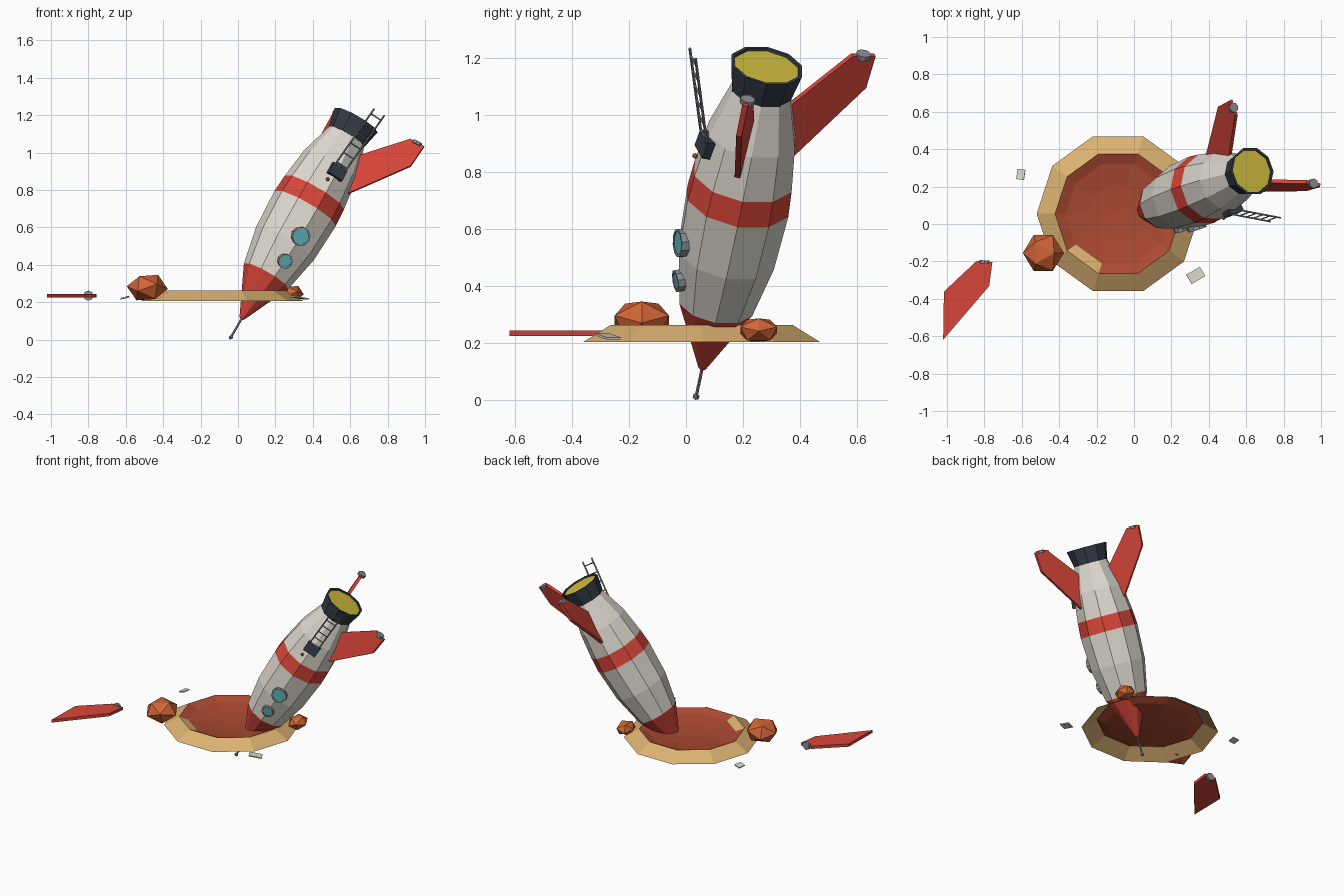
import bpy, bmesh, math
from mathutils import Matrix, Vector

if "Cube" in bpy.data.objects:
    bpy.data.objects.remove(bpy.data.objects["Cube"])


def material(name, rgb):
    lin = [((c / 255 + 0.055) / 1.055) ** 2.4 for c in rgb] + [1]
    m = bpy.data.materials.new(name)
    m.use_nodes = True
    m.diffuse_color = lin
    m.node_tree.nodes["Principled BSDF"].inputs["Base Color"].default_value = lin
    return m


WHITE = material("hull white", (222, 217, 207))
RED = material("paint red", (216, 70, 58))
DARK = material("engine dark", (52, 60, 72))
YELLOW = material("exhaust yellow", (208, 190, 62))
SAND = material("sand", (220, 178, 114))
SOIL = material("crater soil", (172, 74, 50))
ROCK = material("rock orange", (208, 100, 54))
GLASS = material("window teal", (92, 182, 192))
METAL = material("metal grey", (140, 145, 150))
BRASS = material("knob brass", (190, 128, 60))


def finish(name, bm, mats, matrix=Matrix()):
    bm.transform(matrix)
    me = bpy.data.meshes.new(name)
    bm.to_mesh(me)
    bm.free()
    for m in mats:
        me.materials.append(m)
    ob = bpy.data.objects.new(name, me)
    bpy.context.collection.objects.link(ob)
    return ob


def lathe(name, rings, bands, mats, matrix=Matrix(), sides=10, start=0.0, patch=None):
    """Rings are (height, radius); bands give one material index per gap."""
    bm = bmesh.new()
    loops = []
    for h, r in rings:
        angles = [start + math.tau * i / sides for i in range(sides)]
        loops.append([bm.verts.new((r * math.cos(a), r * math.sin(a), h)) for a in angles])
    for k, band in enumerate(bands):
        for i in range(sides):
            j = (i + 1) % sides
            f = bm.faces.new((loops[k][i], loops[k][j], loops[k + 1][j], loops[k + 1][i]))
            f.material_index = 0 if (k, i) == patch else band
    bmesh.ops.remove_doubles(bm, verts=bm.verts, dist=1e-5)
    return finish(name, bm, mats, matrix)


def rod(bm, a, b, radius, sides=6):
    a, b = Vector(a), Vector(b)
    turn = (b - a).to_track_quat("Z", "Y").to_matrix().to_4x4()
    bmesh.ops.create_cone(bm, cap_ends=True, segments=sides, radius1=radius, radius2=radius,
                          depth=(b - a).length, matrix=Matrix.Translation((a + b) / 2) @ turn)


def box(name, size, mat, matrix):
    bm = bmesh.new()
    bmesh.ops.create_cube(bm, size=1, matrix=Matrix.Diagonal((*size, 1)))
    return finish(name, bm, [mat], matrix)


def frame(x, y, z, origin):
    m = Matrix((x, y, z)).transposed().to_4x4()
    m.translation = origin
    return m


# Rocket frame: local z runs from nose to engine, local -y faces the windows
axis = Vector((0.4915, 0.182, 0.852)).normalized()
side = Vector((-0.345, 0.938, 0))
side = (side - axis * side.dot(axis)).normalized()
SHIP = frame(side.cross(axis), side, axis, Vector((0.02, 0.057, 0.113)))

# Hull with red nose and stripe
lathe("hull", [(0, 0), (0, 0.014), (0.13, 0.074), (0.265, 0.137), (0.47, 0.178), (0.69, 0.189),
               (0.79, 0.182), (0.96, 0.161), (1.15, 0.106)],
      [1, 1, 1, 0, 0, 1, 0, 0], [WHITE, RED], SHIP, start=math.pi / 2)

# Engine bell with glowing plate
lathe("engine_bell", [(1.14, 0.09), (1.14, 0.11), (1.245, 0.132), (1.245, 0.12), (1.236, 0.118), (1.236, 0)],
      [0, 0, 0, 0, 1], [DARK, YELLOW], SHIP, start=math.pi / 2)

# Nose antenna
bm = bmesh.new()
rod(bm, (0, 0, 0.01), (0, 0, -0.115), 0.006)
bmesh.ops.create_icosphere(bm, subdivisions=1, radius=0.013, matrix=Matrix.Translation((0, 0, -0.118)))
finish("nose_antenna", bm, [METAL], SHIP)


# Fins, drawn as (radius, height) outlines, each with a round foot pad
def fin(name, root, matrix):
    outline = root + [(0.31, 1.29), (0.395, 1.29), (0.385, 1.16)]
    bm = bmesh.new()
    near = [bm.verts.new((r, -0.01, t)) for r, t in outline]
    far = [bm.verts.new((r, 0.01, t)) for r, t in outline]
    bm.faces.new(near)
    bm.faces.new(far)
    for i in range(len(outline)):
        j = (i + 1) % len(outline)
        bm.faces.new((near[i], near[j], far[j], far[i]))
    bmesh.ops.recalc_face_normals(bm, faces=bm.faces)
    finish(name, bm, [RED], matrix)
    bm = bmesh.new()
    rod(bm, (0.352, 0, 1.278), (0.352, 0, 1.296), 0.027, 8)
    finish(name + "_foot", bm, [METAL], matrix)


deep_root = [(0.125, 0.82), (0.11, 1.08)]
fin("left_fin", deep_root, SHIP @ Matrix.Rotation(math.radians(-30), 4, "Z"))
fin("back_fin", deep_root, SHIP @ Matrix.Rotation(math.radians(90), 4, "Z"))
across, along = Vector((0.998, -0.055, 0)), Vector((0.055, 0.998, 0))
fallen_at = Vector((-0.842, -0.198, 0.235)) - 0.31 * across - 1.29 * along
fin("fallen_fin", [(0.155, 0.86), (0.145, 1.117)], frame(across, along.cross(across), along, fallen_at))

# Round windows: metal ring and raised glass
for name, t, out, radius, lean in (("upper", 0.515, 0.179, 0.051, 3), ("lower", 0.36, 0.156, 0.04, 11)):
    seat = SHIP @ Matrix.Translation((0, -out, t)) @ Matrix.Rotation(math.radians(90 + lean), 4, "X")
    inner = radius - 0.009
    lathe(name + "_window", [(-0.015, radius), (0.014, radius), (0.014, inner), (0.011, inner), (0.011, 0)],
          [0, 0, 0, 1], [METAL, GLASS], seat)

# Hatch, knob and ladder
tilt = Matrix.Rotation(math.radians(-8), 4, "X")
box("hatch", (0.09, 0.03, 0.065), DARK, SHIP @ Matrix.Translation((0, -0.168, 0.92)) @ tilt)
bm = bmesh.new()
bmesh.ops.create_icosphere(bm, subdivisions=1, radius=0.011)
finish("hatch_knob", bm, [BRASS], SHIP @ Matrix.Translation((-0.03, -0.183, 0.855)))

bm = bmesh.new()
foot, top = Vector((0, -0.172, 0.93)), Vector((0, -0.287, 1.295))
half = Vector((0.034, 0, 0))
for s in (-1, 1):
    rod(bm, foot + s * half, top + s * half, 0.005)
for i in range(6):
    p = foot.lerp(top, (i + 0.5) / 6)
    rod(bm, p - half, p + half, 0.004)
finish("ladder", bm, [METAL], SHIP)

# Crater: sandy rim and shallow soil bowl
lathe("crater", [(0.205, 0.435), (0.263, 0.337), (0.24, 0.28), (0.222, 0.16), (0.212, 0)],
      [0, 1, 1, 1], [SAND, SOIL], Matrix.Translation((-0.085, 0.055, 0)), patch=(1, 6))

# Rocks resting on the rim
for name, at, scale in (("large_rock", (-0.485, -0.155, 0.278), (0.11, 0.112, 0.08)),
                        ("small_rock", (0.29, 0.255, 0.246), (0.062, 0.076, 0.048))):
    bm = bmesh.new()
    bmesh.ops.create_icosphere(bm, subdivisions=1, radius=1)
    edge_up = Matrix.Rotation(math.radians(31.7), 4, "Y")
    finish(name, bm, [ROCK], Matrix.Translation(at) @ Matrix.Diagonal((*scale, 1)) @ edge_up)

# Loose hull panels on the ground
for name, at, size, spin, lean in (("left_panel", (0.33, -0.275, 0.224), (0.085, 0.058, 0.007), 30, 10),
                                   ("right_panel", (-0.605, 0.265, 0.224), (0.042, 0.055, 0.007), -8, -14)):
    box(name, size, WHITE, Matrix.Translation(at) @ Matrix.Rotation(math.radians(spin), 4, "Z")
        @ Matrix.Rotation(math.radians(lean), 4, "Y"))
